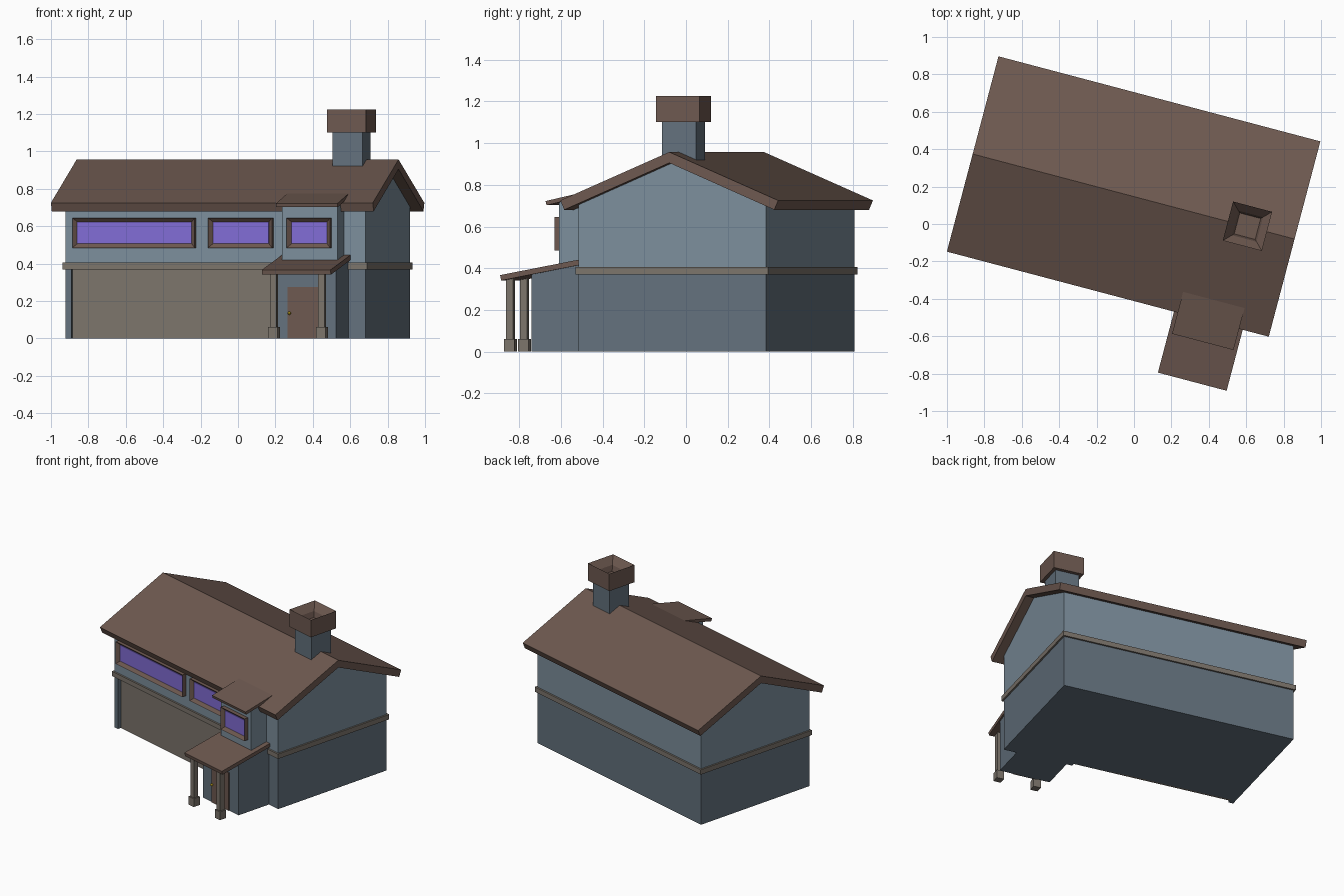
import bpy, bmesh, math
from mathutils import Matrix, Vector

if "Cube" in bpy.data.objects:
    bpy.data.objects.remove(bpy.data.objects["Cube"])

# The house is turned on its plot: u runs along the ridge, v across it
PLOT = Matrix.Translation((-0.002, 0.147, 0)) @ Matrix.Rotation(math.radians(-14.8), 4, 'Z')


def material(name, rgb):
    m = bpy.data.materials.new(name)
    m.diffuse_color = (*rgb, 1)
    m.use_nodes = True
    m.node_tree.nodes["Principled BSDF"].inputs["Base Color"].default_value = m.diffuse_color
    return m


LIGHT = material("light_siding", (0.20, 0.27, 0.33))
DARK = material("dark_siding", (0.125, 0.165, 0.205))
BROWN = material("brown", (0.155, 0.10, 0.08))
TAN = material("tan", (0.20, 0.175, 0.148))
GLASS = material("purple_glass", (0.22, 0.15, 0.66))
BRASS = material("brass", (0.8, 0.55, 0.02))


def finish(name, bm, mat):
    bmesh.ops.recalc_face_normals(bm, faces=bm.faces)
    me = bpy.data.meshes.new(name)
    bm.to_mesh(me)
    bm.free()
    me.materials.append(mat)
    ob = bpy.data.objects.new(name, me)
    ob.matrix_world = PLOT
    bpy.context.collection.objects.link(ob)
    return ob


def prism(name, pts, lo, hi, mat, axis='u', insets=(), face=None):
    """Extrude a (v, z) profile along u, or a (u, v) footprint along z."""
    bm = bmesh.new()
    place = (lambda p, t: (t, *p)) if axis == 'u' else (lambda p, t: (*p, t))
    f = bm.faces.new([bm.verts.new(place(p, lo)) for p in pts])
    ext = bmesh.ops.extrude_face_region(bm, geom=[f])
    move = Vector((hi - lo, 0, 0) if axis == 'u' else (0, 0, hi - lo))
    bmesh.ops.translate(bm, vec=move, verts=[g for g in ext['geom'] if isinstance(g, bmesh.types.BMVert)])
    bmesh.ops.recalc_face_normals(bm, faces=bm.faces)
    if face:  # sink stepped recesses into one face
        bm.normal_update()
        sunk = max(bm.faces, key=lambda q: q.normal.dot(Vector(face)))
        for width, depth in insets:
            bmesh.ops.inset_region(bm, faces=[sunk], thickness=width, use_even_offset=True)
            bmesh.ops.translate(bm, vec=Vector(face) * -depth, verts=sunk.verts)
    return finish(name, bm, mat)


def box(name, u, v, z, mat, **kw):
    pts = [(u[0], v[0]), (u[1], v[0]), (u[1], v[1]), (u[0], v[1])]
    return prism(name, pts, z[0], z[1], mat, 'z', **kw)


def shed(name, front, back, thick, u, mat):
    """Sloping slab from (v, z) front to (v, z) back."""
    prism(name, [front, back, (back[0], back[1] - thick), (front[0] + 0.005, front[1] - thick)], u[0], u[1], mat)


L, W = 0.83, 0.465

# Ground floor with a shallow recess for the wide front panel
g0, g1, gv = -0.797, 0.335, -W + 0.03
prism("ground_floor", [(-L, -W), (g0, -W), (g0, gv), (g1, gv), (g1, -W), (L, -W), (L, W), (-L, W)],
      0, 0.385, DARK, 'z')
box("front_panel", (g0, g1), (gv - 0.005, gv + 0.01), (0, 0.385), TAN)

# Upper floor with gables, and the band between floors
prism("upper_floor", [(-W, 0.385), (W, 0.385), (W, 0.71), (0, 0.91), (-W, 0.71)], -L, L, LIGHT)
box("floor_band", (-L - 0.012, L + 0.012), (-W - 0.012, W + 0.012), (0.37, 0.405), TAN)

# Main gable roof
prism("main_roof", [(-0.54, 0.725), (0, 0.957), (0.54, 0.725), (0.521, 0.68), (0, 0.905), (-0.521, 0.68)],
      -0.89, 0.89, BROWN)

# Entrance bay, two storeys with shed roofs
C = 0.556
prism("lower_bay", [(-0.725, 0), (-W + 0.02, 0), (-W + 0.02, 0.43), (-0.725, 0.38)], C - 0.18, C + 0.18, DARK)
prism("upper_bay", [(-0.595, 0.39), (-W + 0.02, 0.39), (-W + 0.02, 0.755), (-0.595, 0.725)],
      C - 0.154, C + 0.154, LIGHT)
shed("porch_roof", (-0.877, 0.367), (-W + 0.01, 0.447), 0.026, (C - 0.19, C + 0.19), BROWN)
shed("bay_roof", (-0.657, 0.722), (-0.40, 0.780), 0.02, (C - 0.17, C + 0.17), BROWN)

# Porch columns
for side, s in (("left", -1), ("right", 1)):
    u, v = C + s * 0.133, -0.841
    for part, h, z in (("base", 0.026, (0, 0.06)), ("shaft", 0.018, (0.06, 0.36))):
        box(f"{side}_column_{part}", (u - h, u + h), (v - h, v + h), z, TAN)

# Door and knob
box("door", (0.468, 0.642), (-0.731, -0.715), (0, 0.275), BROWN)
bm = bmesh.new()
bmesh.ops.create_uvsphere(bm, u_segments=8, v_segments=6, radius=0.009,
                          matrix=Matrix.Translation((0.482, -0.742, 0.135)))
finish("door_knob", bm, BRASS)

# Windows: frame with sunk face, glass inside
for name, u0, u1, wall in (("wide", -0.783, -0.107, -W), ("middle", -0.033, 0.32, -W),
                           ("bay", C - 0.12, C + 0.12, -0.595)):
    f = 0.022
    box(f"{name}_window_frame", (u0, u1), (wall - 0.03, wall + 0.01), (0.485, 0.645), BROWN,
        insets=[(f, 0.022)], face=(0, -1, 0))
    box(f"{name}_window_glass", (u0 + f, u1 - f), (wall - 0.012, wall), (0.485 + f, 0.645 - f), GLASS)

# Chimney with a hollow cap
cu, cv = 0.629, 0.002
for name, h, z, mat, ins in (("chimney_stack", 0.084, (0.80, 1.11), DARK, ()),
                             ("chimney_cap", 0.108, (1.10, 1.225), BROWN, ((0.04, 0.05), (0.01, 0.04)))):
    box(name, (cu - h, cu + h), (cv - h, cv + h), z, mat, insets=ins, face=(0, 0, 1))
